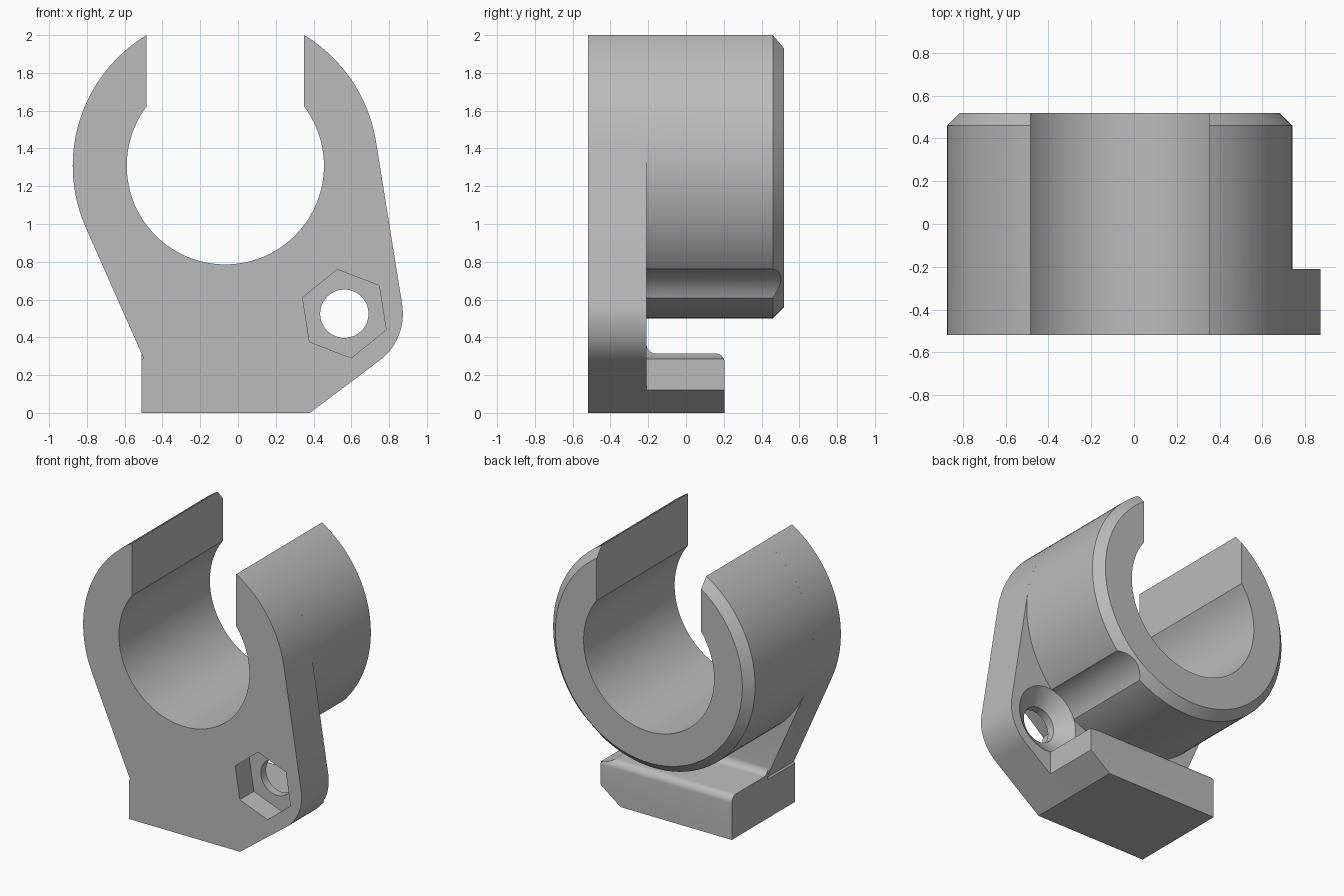
import bpy, bmesh
from math import sin, cos, pi, acos, atan2, hypot, radians
from mathutils import Vector

if "Cube" in bpy.data.objects:
    bpy.data.objects.remove(bpy.data.objects["Cube"], do_unlink=True)

grey = bpy.data.materials.new("plain grey")
grey.use_nodes = True
colour = (0.5, 0.5, 0.5, 1)
grey.diffuse_color = colour
grey.node_tree.nodes["Principled BSDF"].inputs["Base Color"].default_value = colour

RING, RING_R, BORE_R = (-0.067, 1.308), 0.808, 0.522
BOLT, LUG_R, CLEAR_R = (0.563, 0.525), 0.31, 0.24
FRONT, PLATE_BACK, BACK = -0.52, -0.21, 0.52


def finish(bm, name):
    bmesh.ops.recalc_face_normals(bm, faces=bm.faces)
    mesh = bpy.data.meshes.new(name)
    bm.to_mesh(mesh)
    bm.free()
    mesh.materials.append(grey)
    obj = bpy.data.objects.new(name, mesh)
    bpy.context.collection.objects.link(obj)
    return obj


def prism(name, outline, start, end, axis="y"):
    """Extrude an outline of (across, height) pairs along x or y."""
    place = (lambda a, z: (a, start, z)) if axis == "y" else (lambda a, z: (start, a, z))
    shift = Vector((0, end - start, 0) if axis == "y" else (end - start, 0, 0))
    bm = bmesh.new()
    face = bm.faces.new([bm.verts.new(place(a, z)) for a, z in outline])
    side = bmesh.ops.extrude_face_region(bm, geom=[face], use_keep_orig=True)["geom"]
    moved = [v for v in side if isinstance(v, bmesh.types.BMVert)]
    bmesh.ops.translate(bm, verts=moved, vec=shift)
    return finish(bm, name)


def lathe(name, centre, profile, sides=96, turn=0.0):
    """Turn a profile of (y, radius) pairs about an axis along y."""
    bm = bmesh.new()
    rings = []
    for y, r in profile:
        angles = [turn + 2 * pi * i / sides for i in range(sides)]
        rings.append([bm.verts.new((centre[0] + r * cos(a), y, centre[1] + r * sin(a)))
                      for a in angles])
    for low, high in zip(rings, rings[1:]):
        for i in range(sides):
            j = (i + 1) % sides
            bm.faces.new((low[i], low[j], high[j], high[i]))
    bm.faces.new(rings[0])
    bm.faces.new(rings[-1])
    return finish(bm, name)


def arc(centre, r, a0, a1, steps):
    return [(centre[0] + r * cos(a0 + (a1 - a0) * i / steps),
             centre[1] + r * sin(a0 + (a1 - a0) * i / steps)) for i in range(steps + 1)]


def tangent(c, r, p, pr, side):
    """Angle on circle c of the line tangent to it and to circle p."""
    dx, dz = p[0] - c[0], p[1] - c[1]
    return atan2(dz, dx) + side * acos((r - pr) / hypot(dx, dz))


def combine(obj, other, operation):
    mod = obj.modifiers.new(operation, "BOOLEAN")
    mod.operation, mod.solver, mod.object = operation, "EXACT", other
    bpy.context.view_layer.objects.active = obj
    bpy.ops.object.modifier_apply(modifier=mod.name)
    bpy.data.objects.remove(other, do_unlink=True)


# Front plate: wraps the ring, the bolt lug and the foot
notch, corner = (-0.5, 0.29), (0.38, 0)
right = tangent(RING, RING_R, BOLT, LUG_R, 1)
left = tangent(RING, RING_R, notch, 0, -1) + 2 * pi
lower = tangent(BOLT, LUG_R, corner, 0, 1)
outline = arc(RING, RING_R, right, left, 60)
outline += [notch, (-0.51, 0.28), (-0.51, 0), corner]
outline += arc(BOLT, LUG_R, lower, right, 20)
clamp = prism("clamp_body", outline, FRONT, PLATE_BACK)

# Ring behind the plate, chamfered at the back
ring = lathe("ring", RING, [(PLATE_BACK, RING_R), (BACK - 0.06, RING_R), (BACK, RING_R - 0.06)])

# Foot: rounded back edge, fillet against the plate, one slanted corner
top, fillet, foot_back = 0.315, 0.05, 0.205
side = [(PLATE_BACK, 0), (foot_back, 0)]
side += arc((foot_back - fillet, top - fillet), fillet, 0, pi / 2, 8)
side += arc((PLATE_BACK + fillet, top + fillet), fillet, 1.5 * pi, pi, 8)
foot = prism("foot", side, -0.51, 0.54, axis="x")
wedge = prism("wedge", [(0.18, -0.15), (0.78, 0.3), (0.78, -0.15)], -0.4, 0.4)
combine(foot, wedge, "DIFFERENCE")

for part in (ring, foot):
    combine(clamp, part, "UNION")

# Bore, open slot, bolt hole with countersink and clearance, nut pocket
cutters = [
    lathe("bore", RING, [(-0.7, BORE_R), (0.7, BORE_R)]),
    prism("slot", [(-0.485, RING[1]), (0.35, RING[1]), (0.35, 2.3), (-0.485, 2.3)], -0.7, 0.7),
    lathe("bolt", BOLT, [(-0.45, 0.128), (PLATE_BACK - 0.09, 0.128),
                         (PLATE_BACK, CLEAR_R), (0.7, CLEAR_R)], 64),
    lathe("nut", BOLT, [(-0.7, 0.237), (FRONT + 0.16, 0.237)], 6, radians(99)),
]
for cutter in cutters:
    combine(clamp, cutter, "DIFFERENCE")

# Smooth the round faces, keep edges sharp
bpy.ops.object.select_all(action="DESELECT")
clamp.select_set(True)
bpy.context.view_layer.objects.active = clamp
bpy.ops.object.shade_smooth_by_angle(angle=radians(25))
